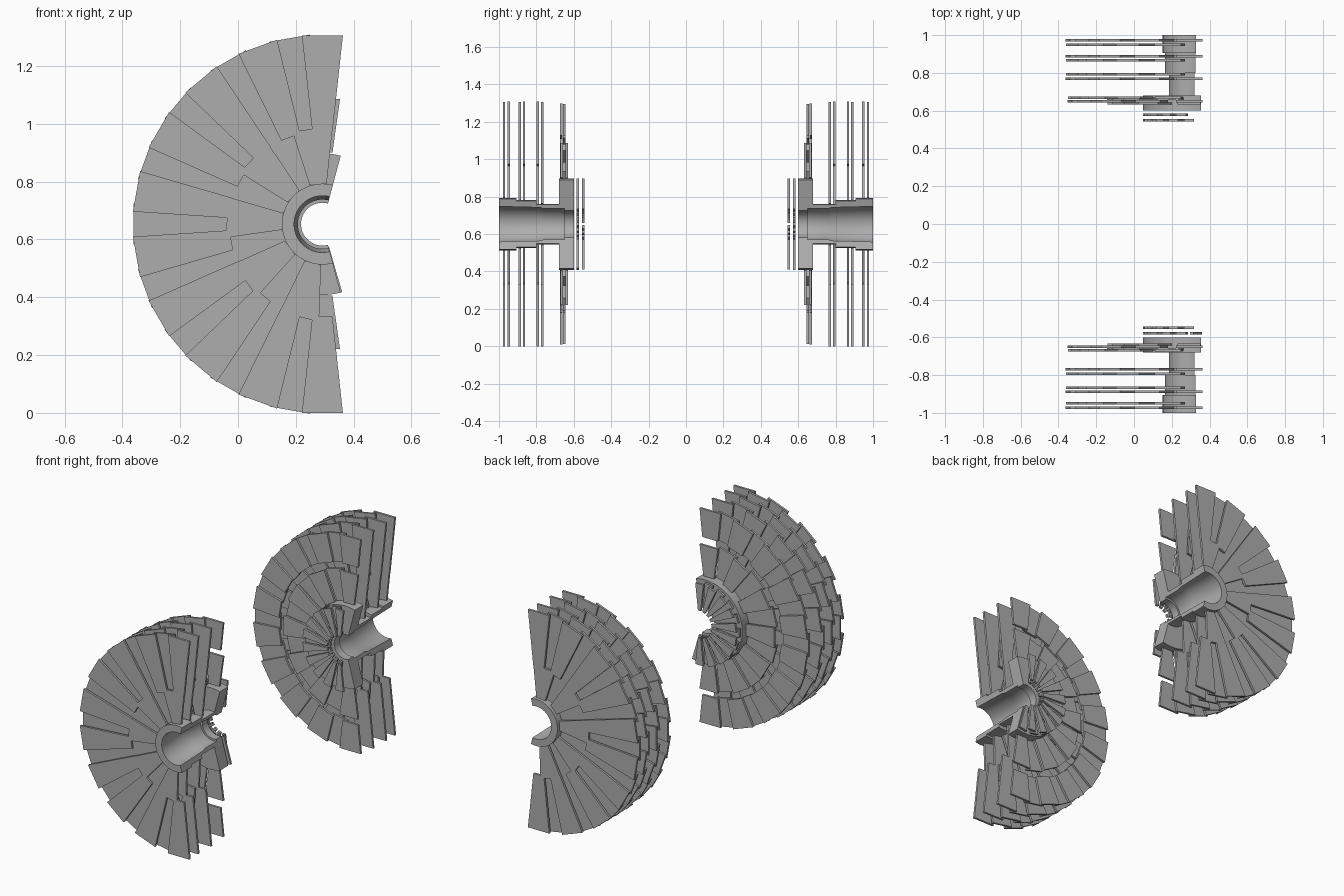
import bpy, bmesh
from math import sin, cos, radians

old = bpy.data.objects.get("Cube")
if old:
    bpy.data.objects.remove(old, do_unlink=True)

steel = bpy.data.materials.new("plain grey")
steel.use_nodes = True
grey = (0.42, 0.42, 0.42, 1)
steel.diffuse_color = grey
steel.node_tree.nodes["Principled BSDF"].inputs["Base Color"].default_value = grey

CX, CZ = 0.292, 0.653      # axis of both hubs
THICK = 0.013              # plate thickness


def polar(r, angle, y):
    a = radians(angle)
    return (CX + r * cos(a), y, CZ + r * sin(a))


def finish(name, bm):
    bmesh.ops.recalc_face_normals(bm, faces=bm.faces)
    mesh = bpy.data.meshes.new(name)
    bm.to_mesh(mesh)
    bm.free()
    mesh.materials.append(steel)
    ob = bpy.data.objects.new(name, mesh)
    bpy.context.collection.objects.link(ob)
    return ob


def bridge(bm, first, second):
    n = len(first)
    return [bm.faces.new((first[i], first[(i + 1) % n], second[(i + 1) % n], second[i]))
            for i in range(n)]


def plate_ring(name, y, r_in, r_out, half, angles):
    """Fan of separate flat trapezoid plates lying in one layer."""
    bm = bmesh.new()
    for a in angles:
        rims = []
        for side in (-THICK / 2, THICK / 2):
            rims.append([bm.verts.new(polar(r, a + d, y + side)) for r, d in
                         ((r_in, -half), (r_out, -half), (r_out, half), (r_in, half))])
            bm.faces.new(rims[-1])
        bridge(bm, *rims)
    return finish(name, bm)


def layered_ring(name, s, depths, r_in, r_out, half, start, step, count):
    """Two overlapping layers of plates, alternating around the axis."""
    for k, layer in enumerate(("first", "second")):
        plate_ring(f"{name}_{layer}_layer", s * depths[k], r_in, r_out, half,
                   [start + step * i for i in range(k, count, 2)])


def cut_hub(name, s):
    """Stepped tube with a flange, swept partly round so the bore is open."""
    profile = [(1, .14), (.905, .14), (.905, .128), (.8, .128), (.8, .108),
               (.68, .108), (.68, .245), (.6, .245), (.6, .074), (.65, .074),
               (.65, .085), (.76, .085), (.78, .092), (1, .098)]
    bm = bmesh.new()
    steps = 42
    rows = [[bm.verts.new(polar(r, 75 + 210 * i / steps, s * d)) for d, r in profile]
            for i in range(steps + 1)]
    for a, b in zip(rows, rows[1:]):
        bridge(bm, a, b)
    bm.faces.new(rows[0])
    bm.faces.new(rows[-1])
    ob = finish(name, bm)
    bpy.ops.object.select_all(action='DESELECT')
    ob.select_set(True)
    bpy.context.view_layer.objects.active = ob
    bpy.ops.object.shade_smooth_by_angle(angle=radians(25))


for side, s in (("front", -1), ("rear", 1)):
    cut_hub(f"{side}_hub", s)

    # Three large stages, each with an outer and an inner ring
    for stage, depths, bore in (("outer_stage", (.973, .948), .142),
                                ("middle_stage", (.889, .866), .13),
                                ("inner_stage", (.768, .792), .112)):
        name = f"{side}_{stage}"
        layered_ring(name + "_wide_ring", s, depths, .322, .657, 6.2, 90, 10, 19)
        layered_ring(name + "_core_ring", s, depths, bore, .338, 12, 96, 20, 9)

    # Stage beside the flange: a narrow rim and a middle ring
    layered_ring(f"{side}_rim_ring", s, (.651, .668), .475, .645, 6.2, 90, 10, 19)
    layered_ring(f"{side}_flange_ring", s, (.638, .664), .25, .437, 8, 90, 15, 13)

    # Small fan closing the flange
    count = 20 if side == "front" else 19
    layered_ring(f"{side}_small_fan", s, (.549, .578), .082, .245, 6.2, 90, 10, count)
